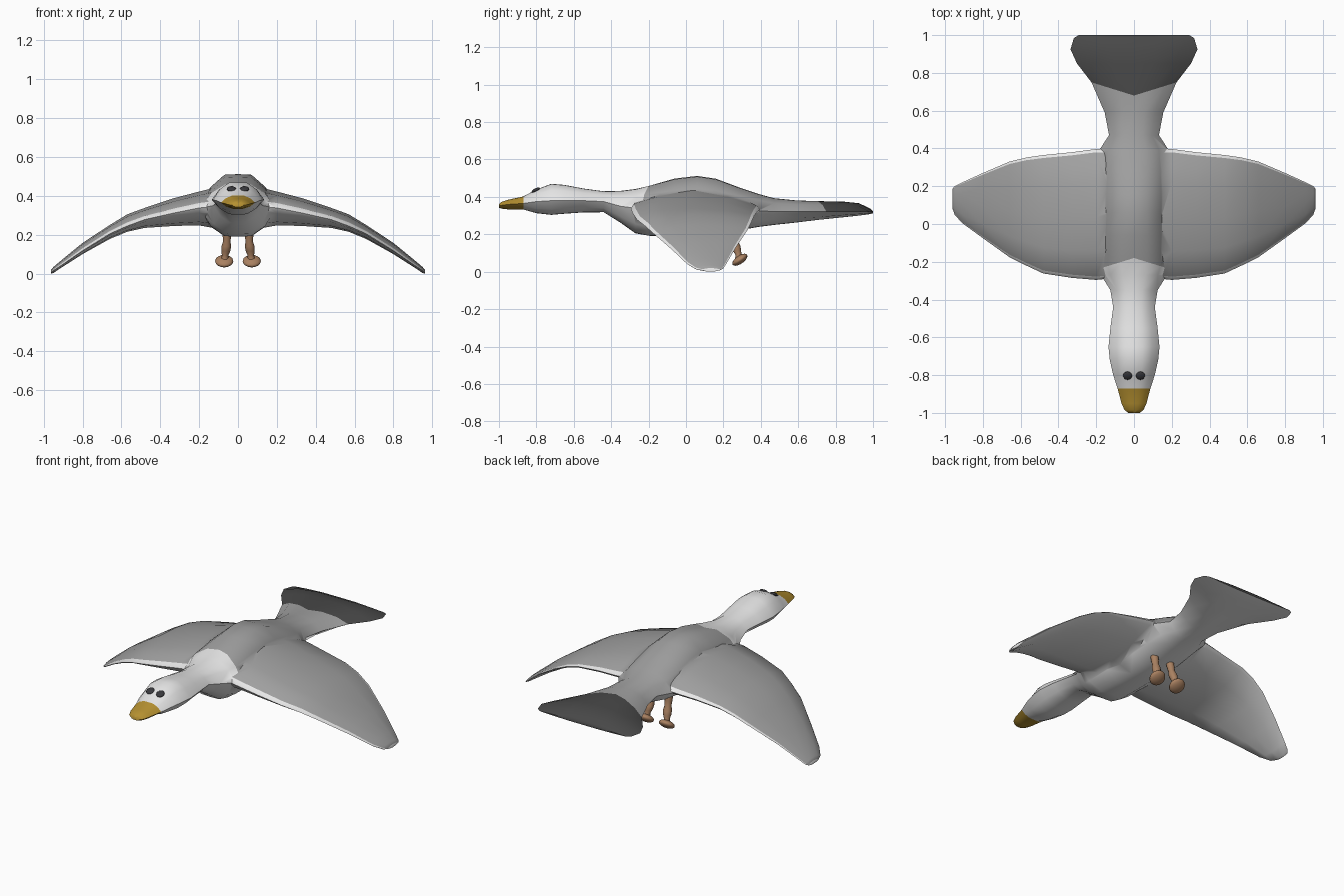
import bpy, bmesh, math
from mathutils import Vector, Matrix

if "Cube" in bpy.data.objects:
    bpy.data.objects.remove(bpy.data.objects["Cube"])


def mat(name, rgb):
    m = bpy.data.materials.new(name)
    m.diffuse_color = (*rgb, 1)
    m.use_nodes = True
    m.node_tree.nodes["Principled BSDF"].inputs["Base Color"].default_value = m.diffuse_color
    return m


WHITE, GREY, DARK, GOLD = range(4)
PLUMAGE = [mat("white_feathers", (0.82, 0.82, 0.82)), mat("grey_feathers", (0.35, 0.35, 0.35)),
           mat("dark_tail", (0.065, 0.065, 0.065)), mat("golden_beak", (0.46, 0.28, 0.03))]
SKIN = mat("brown_legs", (0.40, 0.22, 0.12))
EYE = mat("eye_black", (0.04, 0.04, 0.045))


def loft(name, rings, mats, colour=lambda i, j: 0, angle=50):
    """Skin closed rings of points; colour(ring, side) gives the material index."""
    bm = bmesh.new()
    vs = [[bm.verts.new(p) for p in r] for r in rings]
    n = len(rings[0])
    for i in range(len(vs) - 1):
        for j in range(n):
            k = (j + 1) % n
            f = bm.faces.new((vs[i][j], vs[i][k], vs[i + 1][k], vs[i + 1][j]))
            f.material_index = colour(i, j)
    for i, r in ((0, vs[0]), (len(vs) - 2, vs[-1])):
        bm.faces.new(r).material_index = colour(i, 0)
    bmesh.ops.recalc_face_normals(bm, faces=bm.faces)
    me = bpy.data.meshes.new(name)
    bm.to_mesh(me)
    bm.free()
    for m in mats:
        me.materials.append(m)
    ob = bpy.data.objects.new(name, me)
    bpy.context.collection.objects.link(ob)
    smooth(ob, angle)
    return ob


def smooth(ob, angle):
    bpy.ops.object.select_all(action='DESELECT')
    bpy.context.view_layer.objects.active = ob
    ob.select_set(True)
    bpy.ops.object.shade_smooth_by_angle(angle=math.radians(angle))


# Body from beak to tail: y, half width, bottom, side height, top, sweep of ring edge
BODY = [(-1.0, .03, .342, .352, .362, 0), (-.985, .05, .337, .355, .374, 0),
        (-.95, .066, .333, .36, .385, 0), (-.87, .087, .333, .365, .402, 0),
        (-.80, .11, .313, .375, .44, 0), (-.72, .128, .304, .38, .47, 0),
        (-.65, .135, .31, .38, .464, 0), (-.55, .125, .317, .38, .445, 0),
        (-.44, .11, .318, .375, .43, 0), (-.35, .125, .262, .35, .432, 0),
        (-.27, .175, .205, .34, .442, 0), (-.18, .195, .19, .335, .46, -.06),
        (-.06, .2, .19, .33, .498, 0), (.06, .2, .19, .33, .512, 0),
        (.16, .2, .2, .33, .497, 0), (.28, .195, .22, .33, .452, 0),
        (.39, .185, .24, .325, .415, 0), (.47, .132, .25, .322, .393, 0),
        (.59, .155, .263, .322, .381, 0), (.68, .225, .276, .322, .378, .07),
        (.85, .302, .292, .322, .374, 0), (.925, .336, .3, .322, .366, 0),
        (.985, .318, .308, .32, .338, 0), (1.0, .292, .312, .318, .324, 0)]
HALF = [(0, 1), (.35, .98), (.72, .62), (1, 0), (.72, -.62), (.35, -.98), (0, -1)]
OUTLINE = HALF + [(-a, b) for a, b in HALF[-2:0:-1]]


def body_ring(y, w, lo, mid, hi, sweep):
    return [(a * w, y + sweep * abs(a), mid + b * ((hi - mid) if b > 0 else (mid - lo)))
            for a, b in OUTLINE]


def body_colour(i, j):
    y = BODY[i][0]
    if y < -.88:
        return GOLD
    if y < -.19 or 3 <= j < 9:
        return WHITE
    return DARK if y > .67 else GREY


body = loft("body", [body_ring(*s) for s in BODY], PLUMAGE, body_colour)

# Wings: x, front y, back y, front z, back z, top, bottom
WING = [(.05, -.28, .39, .35, .34, .46, .22), (.2, -.296, .397, .338, .332, .422, .248),
        (.33, -.285, .38, .312, .32, .388, .245), (.48, -.262, .365, .278, .3, .338, .235),
        (.57, -.22, .352, .245, .27, .305, .215), (.66, -.175, .33, .205, .225, .25, .178),
        (.8, -.075, .27, .118, .135, .158, .1), (.91, .005, .22, .042, .05, .068, .03),
        (.95, .05, .2, .016, .018, .034, .003), (.962, .085, .185, .01, .01, .02, 0)]
CHORD = [(0, 0), (.025, .3), (.22, .78), (.48, 1), (.75, .75), (.975, .22),
         (1, 0), (.975, -.2), (.75, -.75), (.48, -1), (.22, -.8), (.025, -.3)]


def wing_ring(side, x, y0, y1, z0, z1, hi, lo):
    pts = []
    for c, f in CHORD:
        e = z0 + (z1 - z0) * c
        pts.append((side * x, y0 + (y1 - y0) * c, e + f * ((hi - e) if f > 0 else (e - lo))))
    return pts


for side, name in ((1, "left_wing"), (-1, "right_wing")):
    wing = loft(name, [wing_ring(side, *s) for s in WING], PLUMAGE,
                lambda i, j: GREY if 1 <= j <= 4 else WHITE)
    # Merge the wing into the body skin
    mod = body.modifiers.new("join_wing", 'BOOLEAN')
    mod.operation, mod.solver, mod.object = 'UNION', 'EXACT', wing
    bpy.context.view_layer.objects.active = body
    bpy.ops.object.modifier_apply(modifier=mod.name)
    bpy.data.objects.remove(wing)
smooth(body, 50)


def ellipsoid(name, loc, scale, tilt, material):
    bpy.ops.mesh.primitive_uv_sphere_add(segments=16, ring_count=10, location=loc,
                                         rotation=(math.radians(tilt), 0, 0))
    ob = bpy.context.object
    ob.name = name
    ob.scale = scale
    ob.data.materials.append(material)
    smooth(ob, 80)


# Leg stations: x, y, z, radius
LEG = [(.055, .235, .27, .025), (.057, .25, .195, .022), (.058, .257, .165, .019),
       (.06, .265, .14, .025), (.063, .272, .115, .023), (.066, .28, .092, .016),
       (.069, .285, .07, .022)]
for side, name in ((1, "left"), (-1, "right")):
    rings = [[(side * x + r * math.cos(t * math.pi / 6), y + r * math.sin(t * math.pi / 6), z)
              for t in range(12)] for x, y, z, r in LEG]
    loft(name + "_leg", rings, [SKIN])
    ellipsoid(name + "_foot", (side * .071, .288, .064), (.047, .047, .022), 35, SKIN)
    ellipsoid(name + "_eye", (side * .034, -.803, .436), (.024, .024, .01), 26, EYE)
